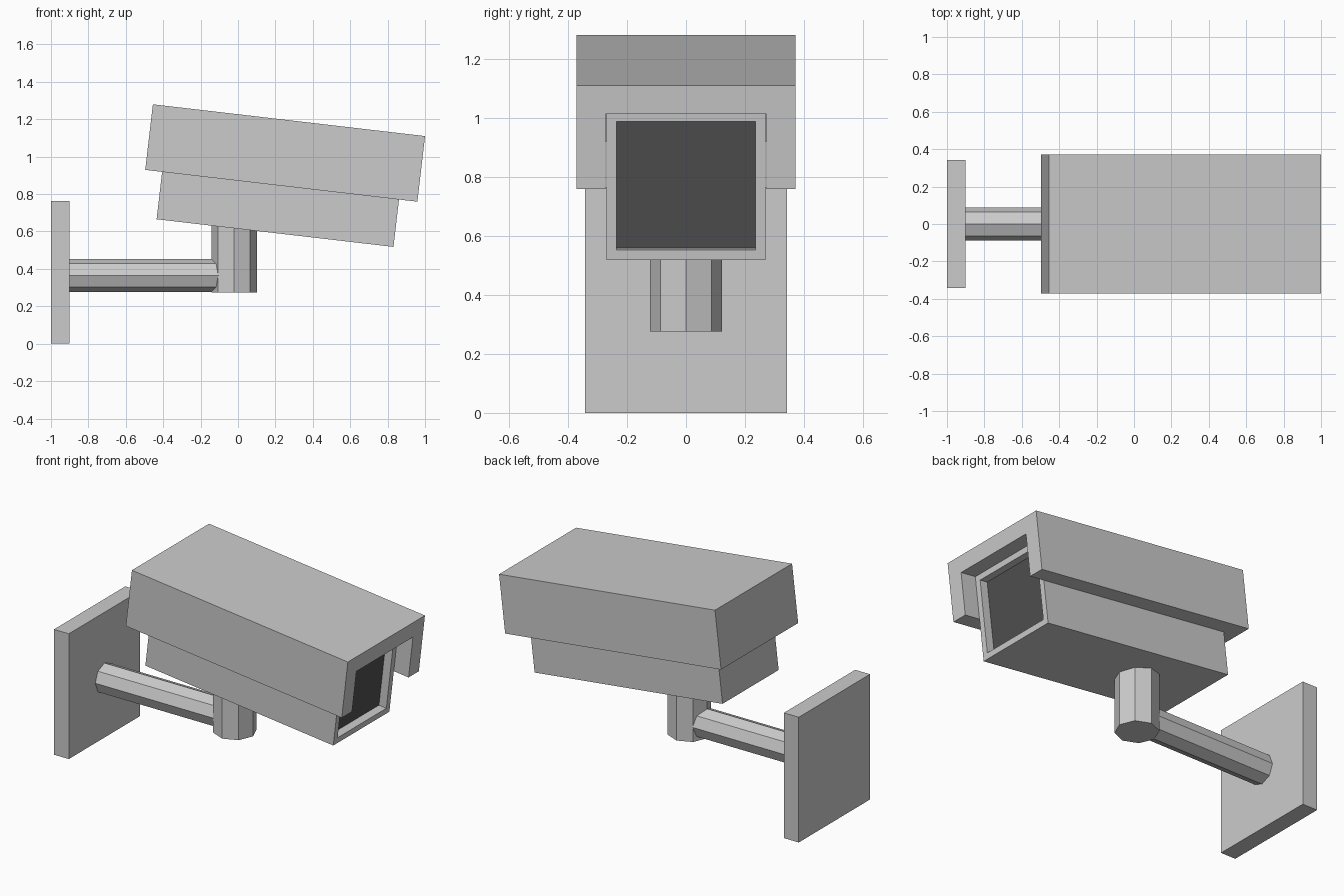
import bpy, bmesh
from math import radians, pi
from mathutils import Matrix, Vector

if "Cube" in bpy.data.objects:
    bpy.data.objects.remove(bpy.data.objects["Cube"])

# The camera housing tilts downward about its front top edge
TILT = Matrix.Translation((1.0, 0, 1.11)) @ Matrix.Rotation(radians(6.66), 4, 'Y')


def finish(name, bm, matrix=Matrix()):
    bmesh.ops.recalc_face_normals(bm, faces=bm.faces)
    mesh = bpy.data.meshes.new(name)
    bm.to_mesh(mesh)
    bm.free()
    obj = bpy.data.objects.new(name, mesh)
    obj.matrix_world = matrix
    bpy.context.collection.objects.link(obj)
    return obj


def box_bm(x0, x1, half_y, z0, z1):
    bm = bmesh.new()
    size = Matrix.Diagonal((x1 - x0, 2 * half_y, z1 - z0, 1))
    place = Matrix.Translation(((x0 + x1) / 2, 0, (z0 + z1) / 2))
    bmesh.ops.create_cube(bm, size=1, matrix=place @ size)
    return bm


def octagon_rod(name, radius, length, matrix):
    bm = bmesh.new()
    bmesh.ops.create_cone(bm, cap_ends=True, segments=8, radius1=radius,
                          radius2=radius, depth=length)
    bm.transform(matrix)
    return finish(name, bm)


# Wall plate, arm and post
finish("wall_plate", box_bm(-1.0, -0.9, 0.343, 0, 0.763))
octagon_rod("wall_arm", 0.089, 0.9,
            Matrix.Translation((-0.48, 0, 0.365)) @ Matrix.Rotation(pi / 2, 4, 'Y'))
octagon_rod("support_post", 0.122, 0.375, Matrix.Translation((-0.021, 0, 0.4625)))

# Hood: box hollowed from the front and below, closed at the back
hood = finish("sun_hood", box_bm(-1.465, 0, 0.371, -0.353, 0), TILT)
cutter = finish("hood_cutter", box_bm(-1.375, 0.2, 0.272, -0.6, -0.098), TILT)
cutter.hide_render = True
cutter.display_type = 'WIRE'
cut = hood.modifiers.new("hollow", 'BOOLEAN')
cut.operation = 'DIFFERENCE'
cut.solver = 'EXACT'
cut.object = cutter

# Body with a framed, recessed dark window at the front
bm = box_bm(-1.374, -0.099, 0.27, -0.608, -0.1)
front = max(bm.faces, key=lambda f: f.calc_center_median().x)
bmesh.ops.inset_region(bm, faces=[front], thickness=0.05)
window = bmesh.ops.extrude_discrete_faces(bm, faces=[front])["faces"][0]
bmesh.ops.translate(bm, verts=window.verts, vec=Vector((-0.05, 0, 0)))
window.material_index = 1
body = finish("camera_body", bm, TILT)
for name, shade in (("housing_grey", 0.8), ("window_dark", 0.08)):
    mat = bpy.data.materials.new(name)
    mat.diffuse_color = (shade, shade, shade, 1)
    mat.use_nodes = True
    mat.node_tree.nodes["Principled BSDF"].inputs["Base Color"].default_value = mat.diffuse_color
    body.data.materials.append(mat if shade < 0.5 else None)
